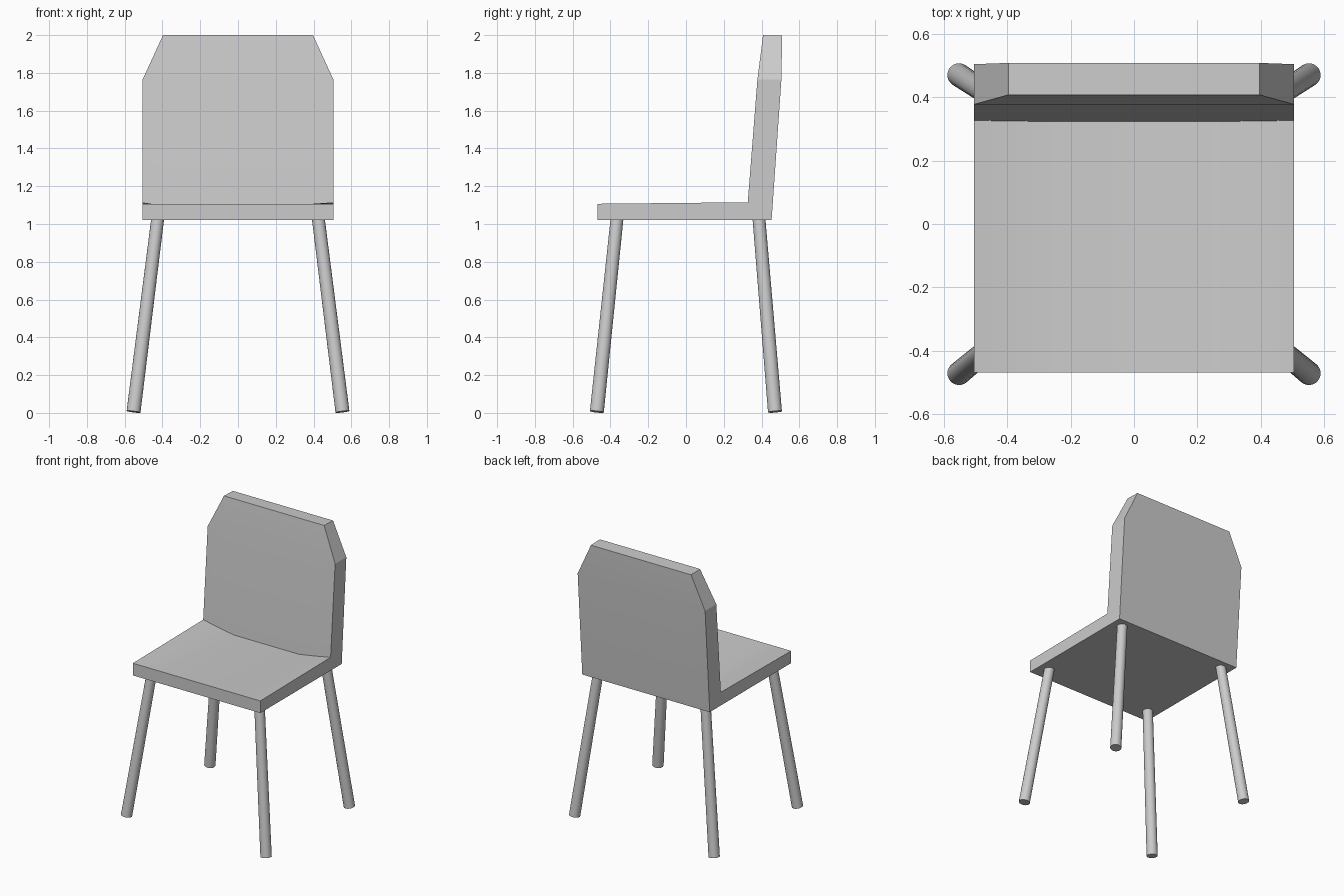
import bpy, bmesh, math
from mathutils import Vector

if "Cube" in bpy.data.objects:
    bpy.data.objects.remove(bpy.data.objects["Cube"])


def smooth(obj, angle):
    bpy.ops.object.select_all(action='DESELECT')
    obj.select_set(True)
    bpy.context.view_layer.objects.active = obj
    bpy.ops.object.shade_smooth_by_angle(angle=math.radians(angle))


def profile(top, dip):
    """Closed side profile (y, z): top = crown flag, dip = seat hollow at the backrest."""
    front_top = (0.408, 2.0) if top else (0.378, 1.765)
    back_top = (0.509, 1.997) if top else (0.505, 1.765)
    return [(-0.469, 1.02), (-0.469, 1.107),
            (0.327 - 0.077 * dip, 1.115 - dip),
            (0.378, 1.765), front_top, back_top, (0.505, 1.765),
            (0.453, 1.02)]


# Seat and backrest: one shell lofted across x, with clipped top corners
columns = [(-0.505, False, 0), (-0.397, True, 0.02), (-0.26, True, 0.043),
           (0.26, True, 0.043), (0.397, True, 0.02), (0.505, False, 0)]
bm = bmesh.new()
rings = [[bm.verts.new((x, y, z)) for y, z in profile(top, dip)]
         for x, top, dip in columns]
for a, b in zip(rings, rings[1:]):
    for i in range(len(a)):
        j = (i + 1) % len(a)
        bm.faces.new((a[i], a[j], b[j], b[i]))
for r in (rings[0], rings[-1]):
    bm.faces.new((r[0], r[1], r[2], r[7]))
    bm.faces.new((r[2], r[3], r[6], r[7]))
bmesh.ops.remove_doubles(bm, verts=bm.verts, dist=0.0005)
bmesh.ops.recalc_face_normals(bm, faces=bm.faces)
mesh = bpy.data.meshes.new("seat_and_backrest")
bm.to_mesh(mesh)
bm.free()
shell = bpy.data.objects.new("seat_and_backrest", mesh)
bpy.context.collection.objects.link(shell)
smooth(shell, 15)


# Splayed round legs
def leg(name, foot, head):
    foot, head = Vector(foot), Vector(head)
    axis = head - foot
    bpy.ops.mesh.primitive_cone_add(vertices=24, radius1=0.037, radius2=0.034,
                                    depth=axis.length, location=(foot + head) / 2,
                                    rotation=axis.to_track_quat('Z', 'Y').to_euler())
    obj = bpy.context.object
    obj.name = name
    smooth(obj, 30)


for side, s in (("left", -1), ("right", 1)):
    leg("front_leg_" + side, (s * 0.553, -0.472, 0.006), (s * 0.425, -0.365, 1.03))
    leg("rear_leg_" + side, (s * 0.553, 0.471, 0.006), (s * 0.425, 0.386, 1.03))
